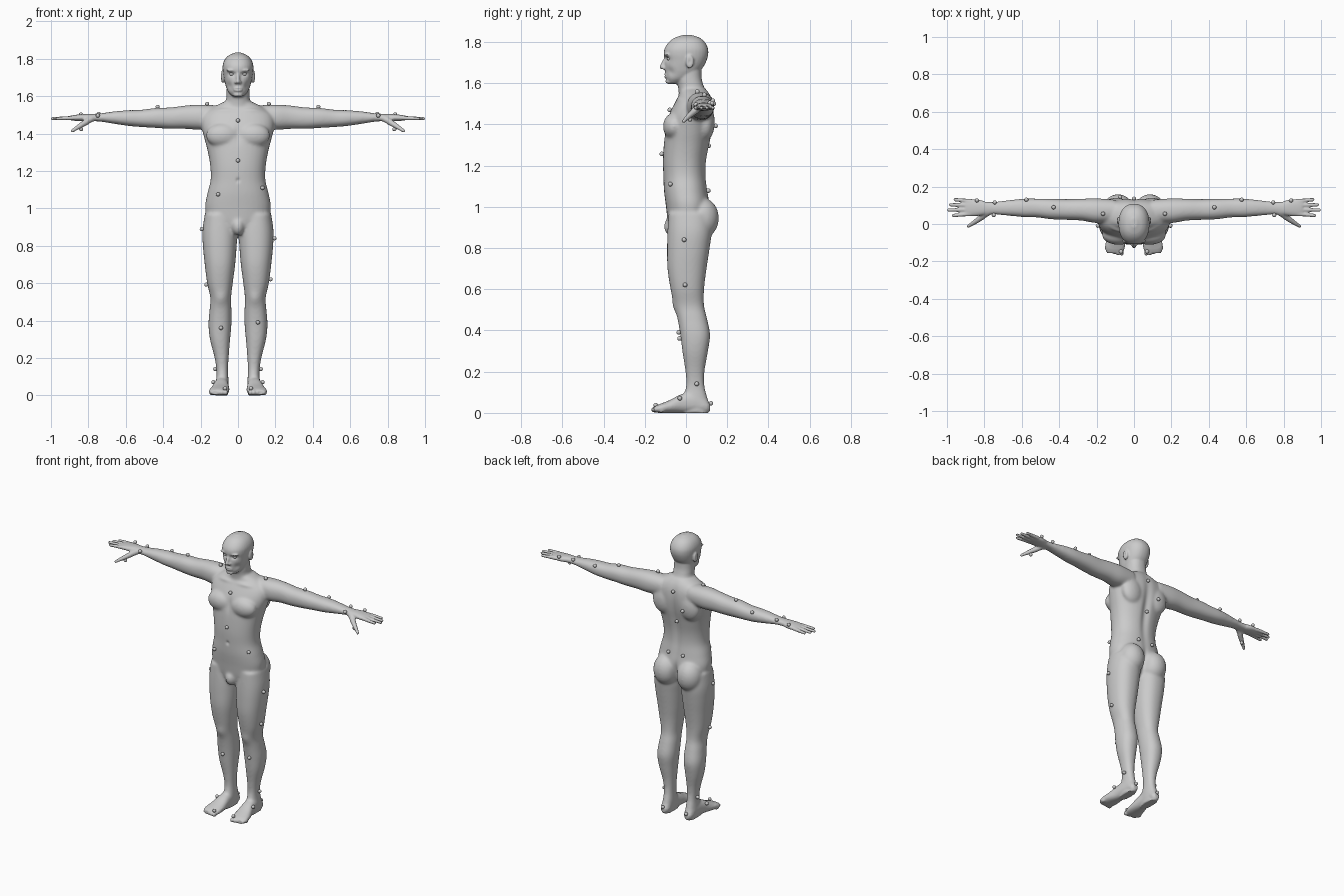
import bpy, bmesh, math
from mathutils import Matrix, Vector

cube = bpy.data.objects.get("Cube")
if cube:
    bpy.data.objects.remove(cube)


def flat_material(name, value):
    mat = bpy.data.materials.new(name)
    mat.use_nodes = True
    colour = (value, value, value, 1)
    mat.diffuse_color = colour
    mat.node_tree.nodes["Principled BSDF"].inputs["Base Color"].default_value = colour
    return mat


GREY = flat_material("matte grey", .6)


def add_object(name, mesh):
    obj = bpy.data.objects.new(name, mesh)
    bpy.context.collection.objects.link(obj)
    mesh.materials.clear()
    mesh.materials.append(GREY)
    mesh.polygons.foreach_set("use_smooth", [True] * len(mesh.polygons))
    return obj


def loft(bm, axis, rows, sides=32, steps=6, power=2.25):
    """Rounded sections along an axis; each row is position, then low and high
    limits on the two remaining axes. Rows are blended by a smooth spline."""
    rows = [Vector(row) for row in rows]
    count = len(rows)

    def slope(i):
        a, b = rows[max(i - 1, 0)], rows[min(i + 1, count - 1)]
        return (b - a) / (b[0] - a[0])

    dense = [rows[0]]
    for i in range(count - 1):
        p, q = rows[i], rows[i + 1]
        span = q[0] - p[0]
        for k in range(1, steps + 1):
            t = k / steps
            h = t * t * (3 - 2 * t)
            blend = p * (1 - h) + q * h
            blend += slope(i) * span * t * (1 - t) ** 2
            blend -= slope(i + 1) * span * t * t * (1 - t)
            dense.append(blend)
    u, v = [k for k in range(3) if k != axis]
    rings = []
    for pos, a0, a1, b0, b1 in dense:
        ring = []
        for k in range(sides):
            angle = math.tau * k / sides
            c, s = math.cos(angle), math.sin(angle)
            co = Vector()
            co[axis] = pos
            co[u] = (a0 + a1) / 2 + (a1 - a0) / 2 * math.copysign(abs(c) ** (2 / power), c)
            co[v] = (b0 + b1) / 2 + (b1 - b0) / 2 * math.copysign(abs(s) ** (2 / power), s)
            ring.append(bm.verts.new(co))
        rings.append(ring)
    for low, high in zip(rings, rings[1:]):
        for k in range(sides):
            n = (k + 1) % sides
            bm.faces.new((low[k], low[n], high[n], high[k]))
    bm.faces.new(rings[0])
    bm.faces.new(rings[-1])


def centred(rows):
    return [(z, -half, half, front, back) for z, half, front, back in rows]


def blob(bm, centre, radii):
    matrix = Matrix.Translation(centre) @ Matrix.Diagonal((*radii, 1))
    bmesh.ops.create_icosphere(bm, subdivisions=3, radius=1, matrix=matrix)


def beads(bm, start, end, r0, r1, count=14):
    """A tapered rounded rod made of closely spaced balls."""
    for k in range(count):
        t = k / (count - 1)
        r = r0 + (r1 - r0) * t
        blob(bm, Vector(start).lerp(Vector(end), t), (r, r, r))


bm = bmesh.new()

# Left leg and foot
loft(bm, 2, [
    (0, .055, .115, -.03, .11), (.06, .05, .118, -.02, .107), (.13, .053, .115, 0, .09),
    (.2, .05, .125, -.003, .09), (.3, .042, .15, -.018, .107), (.38, .035, .158, -.028, .117),
    (.46, .035, .152, -.042, .102), (.52, .037, .148, -.057, .088), (.6, .028, .165, -.075, .088),
    (.7, .015, .178, -.09, .1), (.8, .007, .188, -.092, .115), (.88, .004, .19, -.09, .125),
    (.97, .02, .178, -.085, .12)])
loft(bm, 1, [
    (-.155, .06, .145, .003, .03), (-.13, .05, .155, 0, .042), (-.08, .046, .147, 0, .062),
    (-.02, .049, .13, 0, .092), (.05, .053, .12, 0, .1), (.1, .057, .113, 0, .07),
    (.117, .07, .1, .01, .045)])
for k in range(5):
    blob(bm, (.066 + .019 * k, -.152 + .004 * k * k / 2, .016), (.012, .018, .015))

# Left arm
loft(bm, 0, [
    (.1, .01, .13, 1.43, 1.55), (.2, .005, .137, 1.42, 1.555), (.28, .018, .135, 1.425, 1.55),
    (.36, .022, .133, 1.425, 1.54), (.44, .025, .135, 1.43, 1.537), (.52, .035, .136, 1.435, 1.527),
    (.58, .036, .136, 1.44, 1.525), (.65, .042, .13, 1.45, 1.52), (.74, .05, .12, 1.464, 1.508),
    (.79, .05, .12, 1.466, 1.506), (.83, .044, .13, 1.466, 1.504), (.87, .042, .132, 1.468, 1.5),
    (.9, .048, .128, 1.472, 1.495)])

# Fingers and thumb
for y, reach in ((.122, .965), (.1, .99), (.077, 1), (.054, .975)):
    tip = (reach - .008, y + (y - .087) * .25, 1.48)
    beads(bm, (.87, y, 1.484), tip, .012, .009, 20)
beads(bm, (.78, .062, 1.482), (.84, .018, 1.444), .02, .014)
beads(bm, (.84, .018, 1.444), (.885, -.012, 1.415), .014, .009)

# Muscle masses: chest, shoulder blade, buttock
blob(bm, (.082, -.058, 1.39), (.09, .054, .066))
blob(bm, (.095, .095, 1.41), (.075, .045, .09))
blob(bm, (.085, .078, .945), (.082, .082, .1))

# Ear, brow and nostril wing
blob(bm, (.082, .018, 1.705), (.012, .02, .034))
blob(bm, (.03, -.09, 1.738), (.034, .016, .008))
blob(bm, (.011, -.106, 1.674), (.009, .012, .009))

# Mirror everything so far to the right side
copy = bmesh.ops.duplicate(bm, geom=bm.verts[:] + bm.edges[:] + bm.faces[:])["geom"]
bmesh.ops.scale(bm, vec=(-1, 1, 1), verts=[g for g in copy if isinstance(g, bmesh.types.BMVert)])

# Torso, neck and head
loft(bm, 2, centred([
    (.86, .05, -.07, .06), (.92, .15, -.087, .1), (1, .176, -.097, .115), (1.08, .164, -.107, .105),
    (1.15, .147, -.11, .097), (1.22, .148, -.112, .1), (1.3, .161, -.108, .115), (1.37, .179, -.1, .13),
    (1.44, .195, -.085, .137), (1.5, .185, -.057, .133), (1.54, .135, -.034, .12), (1.57, .075, -.03, .1)]))
loft(bm, 2, centred([
    (1.5, .085, -.035, .125), (1.56, .066, -.036, .097), (1.62, .061, -.045, .077), (1.68, .06, -.05, .075)]))
loft(bm, 2, centred([
    (1.598, .028, -.085, -.03), (1.62, .05, -.094, .02), (1.65, .064, -.1, .06), (1.68, .072, -.103, .085),
    (1.71, .078, -.102, .1), (1.74, .082, -.108, .108), (1.77, .081, -.103, .106), (1.8, .068, -.082, .09),
    (1.82, .046, -.055, .066), (1.833, .015, -.018, .03)]))
beads(bm, (0, -.1, 1.722), (0, -.118, 1.678), .008, .011)
blob(bm, (0, -.094, 1.637), (.025, .014, .014))
blob(bm, (0, -.08, 1.608), (.026, .02, .015))
blob(bm, (0, -.065, .905), (.036, .042, .05))

bmesh.ops.recalc_face_normals(bm, faces=bm.faces[:])
mesh = bpy.data.meshes.new("body")
bm.to_mesh(mesh)
bm.free()
body = add_object("body", mesh)


def bake(obj):
    """Replace the mesh by its modified result."""
    graph = bpy.context.evaluated_depsgraph_get()
    graph.update()
    result = bpy.data.meshes.new_from_object(obj.evaluated_get(graph))
    obj.modifiers.clear()
    obj.data = result


# Fuse the parts into one skin
remesh = body.modifiers.new("fuse", "REMESH")
remesh.mode = "VOXEL"
remesh.voxel_size = .0055
bake(body)

# Relax the skin strongly on the trunk and limbs, gently on head, hands and feet
group = body.vertex_groups.new(name="relax")
gentle, strong = [], []
for v in body.data.vertices:
    fine = v.co.z > 1.6 or abs(v.co.x) > .8 or v.co.z < .04
    (gentle if fine else strong).append(v.index)
group.add(gentle, .08, "REPLACE")
group.add(strong, 1, "REPLACE")
relax = body.modifiers.new("relax", "SMOOTH")
relax.factor, relax.iterations, relax.vertex_group = .5, 30, "relax"
bake(body)


def press(centre, radii, push):
    """Push the skin softly around a point, on both sides when off centre."""
    for side in ((1, -1) if centre[0] else (1,)):
        for v in body.data.vertices:
            d = sum(((v.co[k] * (side if k == 0 else 1) - centre[k]) / radii[k]) ** 2 for k in range(3))
            if d < 7:
                v.co += Vector((push[0] * side, push[1], push[2])) * math.exp(-d)


press((0, .13, 1.28), (.025, .06, .2), (0, -.014, 0))         # spine
press((0, .15, .93), (.016, .07, .07), (0, -.025, 0))         # seat cleft
press((0, -.11, 1.4), (.016, .05, .05), (0, .007, 0))         # breastbone
press((0, -.11, 1.15), (.01, .03, .012), (0, .007, 0))        # navel
press((.09, -.05, .52), (.03, .03, .035), (0, -.007, 0))      # kneecap
press((.09, -.04, 1.525), (.06, .03, .012), (0, -.006, .003)) # collarbone
press((.034, -.1, 1.718), (.02, .03, .011), (0, .012, 0))     # eye socket
press((.05, -.08, 1.655), (.018, .03, .02), (-.004, .005, 0)) # cheek hollow
press((0, -.107, 1.637), (.022, .03, .004), (0, .006, 0))     # mouth line
press((.1, .018, 1.705), (.02, .009, .018), (-.007, 0, 0))    # ear bowl
body.data.update()
add_object("body_skin", body.data).name = "skin"
bpy.data.objects.remove(body)
body = bpy.data.objects["skin"]
body.name = "body"

# Eyes
bm = bmesh.new()
for side in (1, -1):
    blob(bm, (side * .033, -.081, 1.718), (.014, .012, .009))
mesh = bpy.data.meshes.new("eyes")
bm.to_mesh(mesh)
bm.free()
add_object("eyes", mesh)

# Marker beads, seated on the skin: paired ones first, then single ones
PAIRED = [(.165, .053, 1.57), (.43, .09, 1.55), (.575, .125, 1.51), (.745, .12, 1.51), (.75, .04, 1.5),
          (.84, .125, 1.5), (.835, .02, 1.42), (.055, .12, 1.08), (.068, -.15, .045), (.13, .053, .14),
          (.13, -.03, .07), (.085, .13, .05)]
SINGLE = [(0, -.09, 1.475), (0, -.13, 1.257), (0, .14, 1.5), (0, .14, 1.29), (-.07, .17, 1.39),
          (.13, -.075, 1.11), (-.11, -.1, 1.075), (.2, -.01, .84), (-.2, -.01, .89), (.18, -.005, .62),
          (-.18, -.01, .59), (.107, -.04, .39), (-.09, -.04, .36)]
bpy.context.view_layer.update()
bm = bmesh.new()
for point in SINGLE + PAIRED + [(-x, y, z) for x, y, z in PAIRED]:
    hit, where, normal, face = body.closest_point_on_mesh(point)
    blob(bm, where + normal * .007, (.011, .011, .011))
mesh = bpy.data.meshes.new("marker_beads")
bm.to_mesh(mesh)
bm.free()
add_object("marker_beads", mesh)
